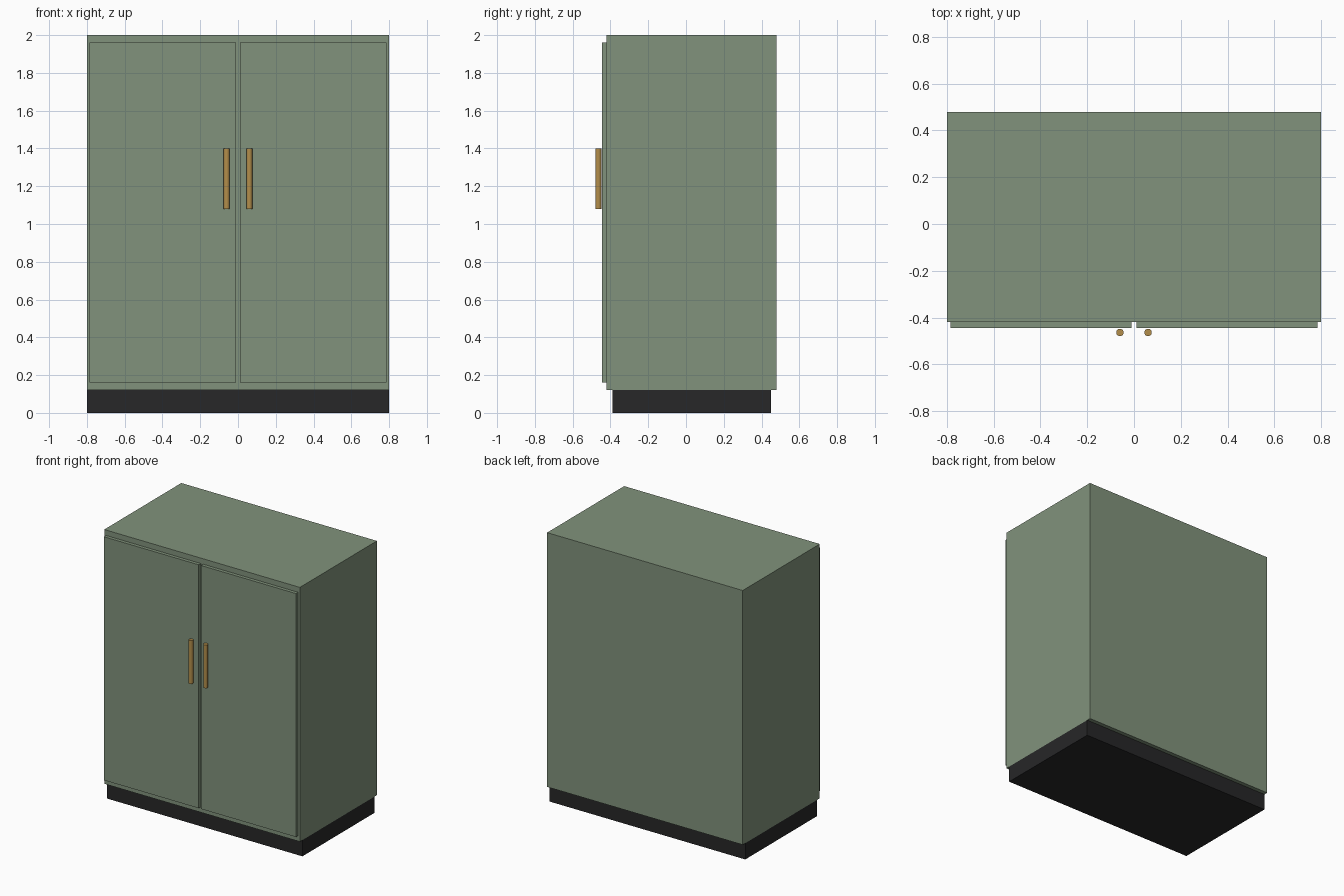
import bpy

if "Cube" in bpy.data.objects:
    bpy.data.objects.remove(bpy.data.objects["Cube"])


def material(name, rgb):
    m = bpy.data.materials.new(name)
    m.diffuse_color = (*rgb, 1)
    m.use_nodes = True
    m.node_tree.nodes["Principled BSDF"].inputs["Base Color"].default_value = m.diffuse_color
    return m


green = material("sage_green", (0.22, 0.29, 0.20))
dark = material("dark_base", (0.02, 0.02, 0.021))
brass = material("brass", (0.45, 0.27, 0.07))


def box(name, x, y, z, mat):
    """Box from (min, max) extents on each axis."""
    bpy.ops.mesh.primitive_cube_add(size=1, location=[sum(a) / 2 for a in (x, y, z)])
    ob = bpy.context.object
    ob.name = name
    ob.scale = [a[1] - a[0] for a in (x, y, z)]
    bpy.ops.object.transform_apply(location=False, rotation=False, scale=True)
    ob.data.materials.append(mat)
    return ob


# Recessed plinth and cabinet body
box("plinth", (-0.8, 0.8), (-0.39, 0.45), (0, 0.12), dark)
box("cabinet_body", (-0.8, 0.8), (-0.42, 0.48), (0.12, 2.0), green)

# Pair of doors with upright bar handles
for side, s in (("left", -1), ("right", 1)):
    box(side + "_door", sorted((s * 0.01, s * 0.785)), (-0.445, -0.42), (0.16, 1.96), green)
    bpy.ops.mesh.primitive_cylinder_add(vertices=16, radius=0.016, depth=0.32,
                                        location=(s * 0.06, -0.464, 1.24))
    handle = bpy.context.object
    handle.name = side + "_handle"
    handle.data.materials.append(brass)
    bpy.ops.object.shade_smooth_by_angle()
